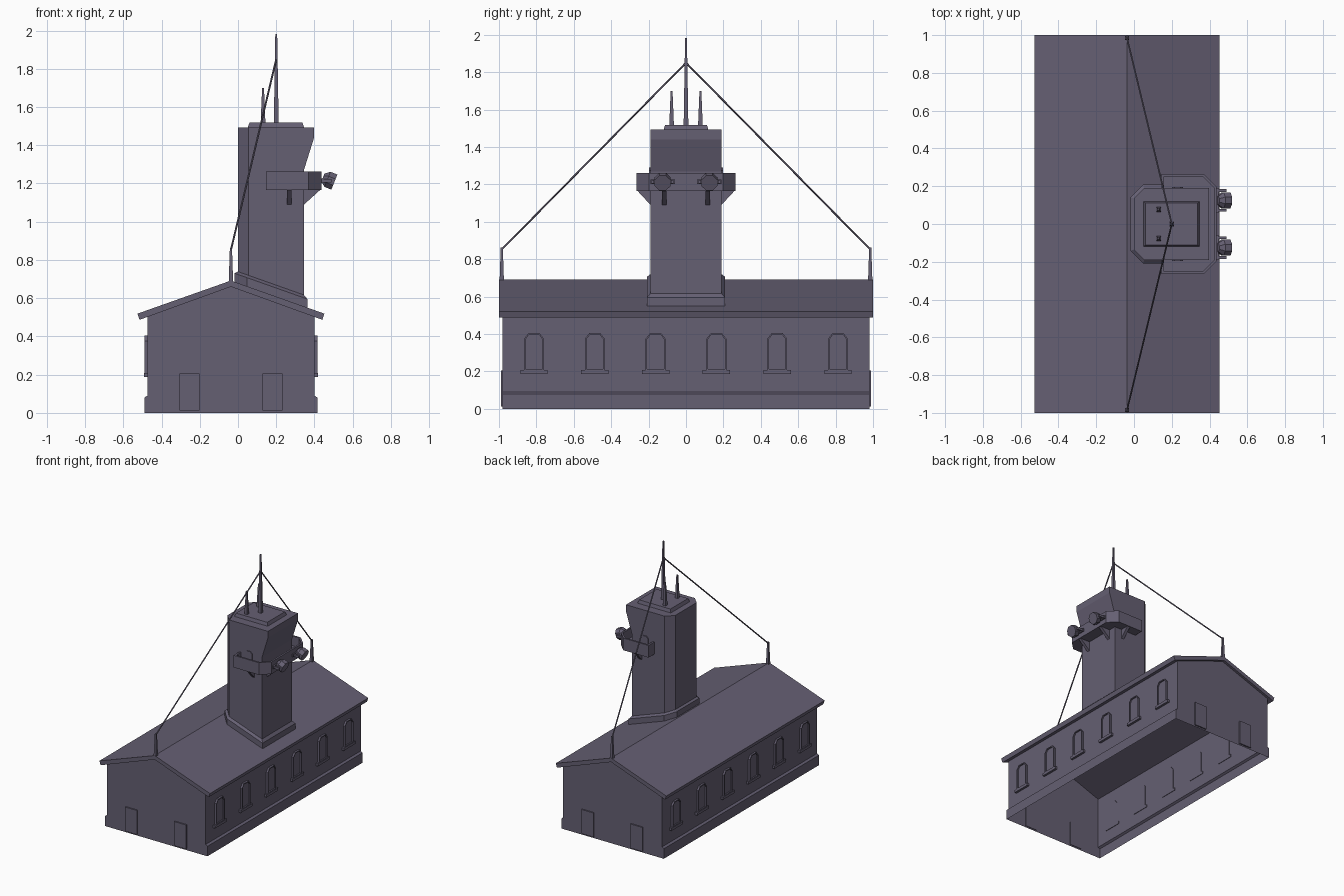
import bpy, bmesh, math
from mathutils import Vector

if "Cube" in bpy.data.objects:
    bpy.data.objects.remove(bpy.data.objects["Cube"])

CX = -0.037                      # ridge line of the hall
SLOPE = 0.354
mat = bpy.data.materials.new("slate_grey")
mat.diffuse_color = (0.13, 0.115, 0.17, 1)
mat.use_nodes = True
mat.node_tree.nodes["Principled BSDF"].inputs["Base Color"].default_value = mat.diffuse_color


def loft(name, rings, cap_start=True, cap_end=True, closed=True):
    """Skin a list of equal-length point rings."""
    bm = bmesh.new()
    vs = [[bm.verts.new(p) for p in r] for r in rings]
    n = len(rings[0])
    for a, b in zip(vs, vs[1:]):
        for i in range(n if closed else n - 1):
            j = (i + 1) % n
            bm.faces.new((a[i], a[j], b[j], b[i]))
    if cap_start:
        bm.faces.new(vs[0][::-1])
    if cap_end:
        bm.faces.new(vs[-1])
    bmesh.ops.recalc_face_normals(bm, faces=bm.faces)
    me = bpy.data.meshes.new(name)
    bm.to_mesh(me)
    bm.free()
    me.materials.append(mat)
    ob = bpy.data.objects.new(name, me)
    bpy.context.collection.objects.link(ob)
    return ob


def along_y(pts, y):
    return [(x, y, z) for x, z in pts]


def along_x(pts, x):
    return [(x, y, z) for y, z in pts]


def rod(name, p, q, r1, r2, n=4):
    """Tapered rod through stations p and q."""
    return turned(name, p, q, [(0, r1), (1, r2)], n)


def turned(name, p, q, stations, n):
    p, q = Vector(p), Vector(q)
    rot = (q - p).to_track_quat('Z', 'Y')
    rings = []
    for t, r in stations:
        c = p.lerp(q, t)
        rings.append([c + rot @ Vector((r * math.cos(a), r * math.sin(a), 0))
                      for a in [math.pi / n + 2 * math.pi * i / n for i in range(n)]])
    return loft(name, rings)


def roof_z(x):
    return 0.692 - SLOPE * (x - CX)


# Hall walls: open-bottomed shell with a plinth step along both long sides
half = [(0.453, 0), (0.453, 0.08), (0.437, 0.09), (0.437, 0.51)]
wall = [(CX + x, z) for x, z in half] + [(CX, 0.67)] + [(CX - x, z) for x, z in half[::-1]]
loft("hall_walls", [along_y(wall, -0.98), along_y(wall, 0.98)], closed=False)

# Gabled roof slab
roof = [(CX, 0.692), (CX + 0.489, 0.519), (CX + 0.478, 0.487), (CX, 0.66),
        (CX - 0.478, 0.487), (CX - 0.489, 0.519)]
loft("hall_roof", [along_y(roof, -1), along_y(roof, 1)])


# Arched windows with sills on both long sides
def arch(yc, d):
    w = 0.053 - d
    return [(yc - w, 0.205 + d), (yc - w, 0.375 - d * 0.4), (yc - 0.03 + d * 0.4, 0.404 - d),
            (yc + 0.03 - d * 0.4, 0.404 - d), (yc + w, 0.375 - d * 0.4), (yc + w, 0.205 + d)]


for s, side in ((1, "right"), (-1, "left")):
    for i in range(6):
        yc = (i - 2.5) * 0.325
        x0, x1, xp = (CX + s * v for v in (0.433, 0.452, 0.442))
        loft(f"window_{side}_{i + 1}", [along_x(arch(yc, 0), x0), along_x(arch(yc, 0), x1),
             along_x(arch(yc, 0.008), x1), along_x(arch(yc, 0.008), xp)])
        sill = [(yc - 0.073, 0.187), (yc + 0.073, 0.187), (yc + 0.073, 0.208), (yc - 0.073, 0.208)]
        loft(f"sill_{side}_{i + 1}", [along_x(sill, x0), along_x(sill, CX + s * 0.455)])

# Doors in both gable ends
for s, end in ((-1, "front"), (1, "back")):
    for k, xc in enumerate((CX - 0.217, CX + 0.217)):
        door = [(xc - 0.053, 0.012), (xc + 0.053, 0.012), (xc + 0.053, 0.205), (xc - 0.053, 0.205)]
        loft(f"door_{end}_{k + 1}", [along_y(door, s * 0.976), along_y(door, s * 0.99)])


# Tower: chamfered on the ridge side, flared lookout top
def section(xr, o, zf):
    h = [(-o, 0.135 + o * 0.4), (0.055 - o * 0.4, 0.19 + o), (xr + o, 0.19 + o)]
    return [(x, y, zf(x)) for x, y in h] + [(x, -y, zf(x)) for x, y in h[::-1]]


loft("tower_shaft", [section(0.345, 0, lambda x: roof_z(x) - 0.01)] +
     [section(xr, 0, lambda x, z=z: z)
      for xr, z in ((0.345, 1.27), (0.398, 1.44), (0.398, 1.492))])
loft("tower_collar", [section(0.345, o, lambda x, h=h: roof_z(x) + h)
                      for o, h in ((0.018, -0.008), (0.018, 0.045), (0, 0.06))])


# Raised slab on the tower top
def rect(x0, x1, y, z):
    return [(x0, -y, z), (x1, -y, z), (x1, y, z), (x0, y, z)]


loft("tower_cap", [rect(0.05, 0.347, 0.12, 1.49), rect(0.06, 0.337, 0.112, 1.518)])


# Balcony: tray with parapet wrapping the tower
def tray(d, z):
    h = [(0.146 + d, 0.265 - d), (0.37 - d * 0.4, 0.265 - d), (0.437 - d, 0.198 - d * 0.4)]
    return [(x, y, z) for x, y in h] + [(x, -y, z) for x, y in h[::-1]]


loft("balcony", [tray(0, 1.165), tray(0, 1.262), tray(0.014, 1.262), tray(0.014, 1.185)])

for s, side in ((1, "back"), (-1, "front")):
    # Triangular brackets below the balcony
    tri = [(0.34, 1.168), (0.432, 1.168), (0.34, 1.085)]
    loft(f"outer_bracket_{side}", [along_y(tri, s * 0.105), along_y(tri, s * 0.129)])
    tri = [(s * 0.185, 1.168), (s * 0.262, 1.168), (s * 0.185, 1.085)]
    loft(f"side_bracket_{side}", [along_x(tri, 0.257), along_x(tri, 0.281)])

    # Balcony door with a rounded head
    head = [(0.2, 1.18), (0.2, 1.275), (0.215, 1.29), (0.245, 1.29), (0.26, 1.275), (0.26, 1.18)]
    loft(f"balcony_door_{side}", [along_y(head, s * 0.186), along_y(head, s * 0.197)])

    # Searchlight tilted downwards, held by a yoke
    yc = s * 0.125
    turned(f"searchlight_{side}", (0.444, yc, 1.231), (0.504, yc, 1.207),
           [(0, 0.024), (0.4, 0.046), (1, 0.046)], 8)
    for k, o in enumerate((-0.052, 0.052)):
        arm = [(0.43, 1.207), (0.49, 1.204), (0.49, 1.222), (0.43, 1.225)]
        loft(f"yoke_arm_{side}_{k + 1}", [along_y(arm, yc + o - 0.007), along_y(arm, yc + o + 0.007)])
    bar = [(yc - 0.066, 1.203), (yc + 0.066, 1.203), (yc + 0.066, 1.226), (yc - 0.066, 1.226)]
    loft(f"yoke_bar_{side}", [along_x(bar, 0.43), along_x(bar, 0.447)])

    # Short aerial, ridge post and stay wire
    rod(f"short_aerial_{side}", (0.131, s * 0.077, 1.51), (0.131, s * 0.077, 1.70), 0.018, 0.007)
    rod(f"ridge_post_{side}", (CX, s * 0.985, 0.67), (CX, s * 0.985, 0.862), 0.017, 0.008)
    rod(f"stay_wire_{side}", (CX, s * 0.985, 0.852), (0.2, 0, 1.85), 0.005, 0.005, 6)

# Main mast
rod("main_mast", (0.2, 0, 1.51), (0.2, 0, 1.982), 0.018, 0.007)
